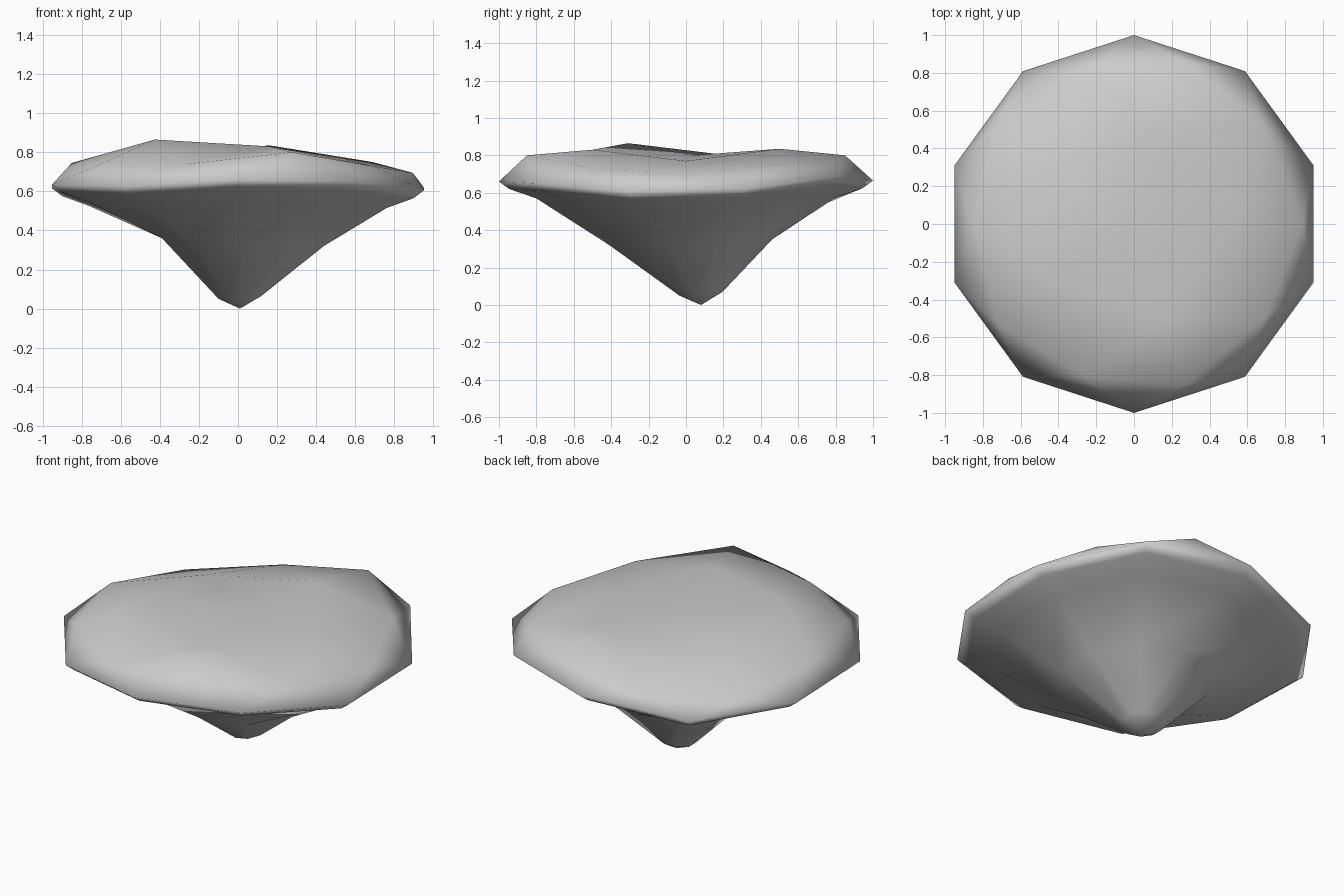
import bpy
import bmesh
from math import cos, sin, radians

cube = bpy.data.objects.get("Cube")
if cube:
    bpy.data.objects.remove(cube, do_unlink=True)

# Heights go around counter-clockwise, starting from +x
rim_z = [.62, .685, .665, .59, .615, .635, .625, .66, .65, .605]
shoulder_z = [.695, .75, .80, .705, .66, .745, .73, .74, .80, .73]
plateau_z = [.77, .835, .79, .865, .83]
waist_z = [.32, .34, .35, .36, .36, .36, .35, .32, .31, .32]
root_z = [.075, .08, .07, .06, .05, .05, .05, .05, .055, .065]

bm = bmesh.new()


def ring(radii, heights, start, cx=0, cy=0):
    """One closed ring of corners; the radii repeat around it."""
    verts = []
    for k, z in enumerate(heights):
        a = radians(start + 360 * k / len(heights))
        r = radii[k % len(radii)]
        verts.append(bm.verts.new((cx + r * cos(a), cy + r * sin(a), z)))
    return verts


def cap(loop, tip):
    """Fan of triangles closing a ring to a point."""
    point = bm.verts.new(tip)
    for k in range(len(loop)):
        bm.faces.new((loop[k - 1], loop[k], point))


# Underside: aligned rings from the root to the rim
root = ring([.115], root_z, 18, .01, .08)
waist = ring([.435], waist_z, 18, .025, .025)
belly = ring([.80], [z - .09 for z in rim_z], 18)
lip = ring([.945], [z - .04 for z in rim_z], 18)
rim = ring([1], rim_z, 18)
under = [root, waist, belly, lip, rim]
for low, high in zip(under, under[1:]):
    for k in range(10):
        bm.faces.new((low[k - 1], low[k], high[k], high[k - 1]))
cap(root, (.01, .08, 0))

# Shoulder: staggered triangles between the rim and the top
shoulder = ring([.894, .851], shoulder_z, 0)
for k in range(10):
    bm.faces.new((rim[k - 1], rim[k], shoulder[k]))
    bm.faces.new((shoulder[k - 1], rim[k - 1], shoulder[k]))

# Plateau: five inner corners, each joined to three shoulder corners
plateau = ring([.526], plateau_z, 0)
for k in range(5):
    inner = plateau[k]
    before, main, after = (shoulder[(2 * k + d) % 10] for d in (-1, 0, 1))
    bm.faces.new((before, main, inner))
    bm.faces.new((main, after, inner))
    bm.faces.new((plateau[k - 1], before, inner))
cap(plateau, (0, .03, .80))

bmesh.ops.recalc_face_normals(bm, faces=bm.faces)
for face in bm.faces:
    face.smooth = True

mesh = bpy.data.meshes.new("floating_rock")
bm.to_mesh(mesh)
bm.free()
rock = bpy.data.objects.new("floating_rock", mesh)
bpy.context.collection.objects.link(rock)

# Plain stone colour
stone = bpy.data.materials.new("stone_grey")
stone.use_nodes = True
colour = (.6, .6, .6, 1)
stone.diffuse_color = colour
stone.node_tree.nodes["Principled BSDF"].inputs["Base Color"].default_value = colour
mesh.materials.append(stone)
